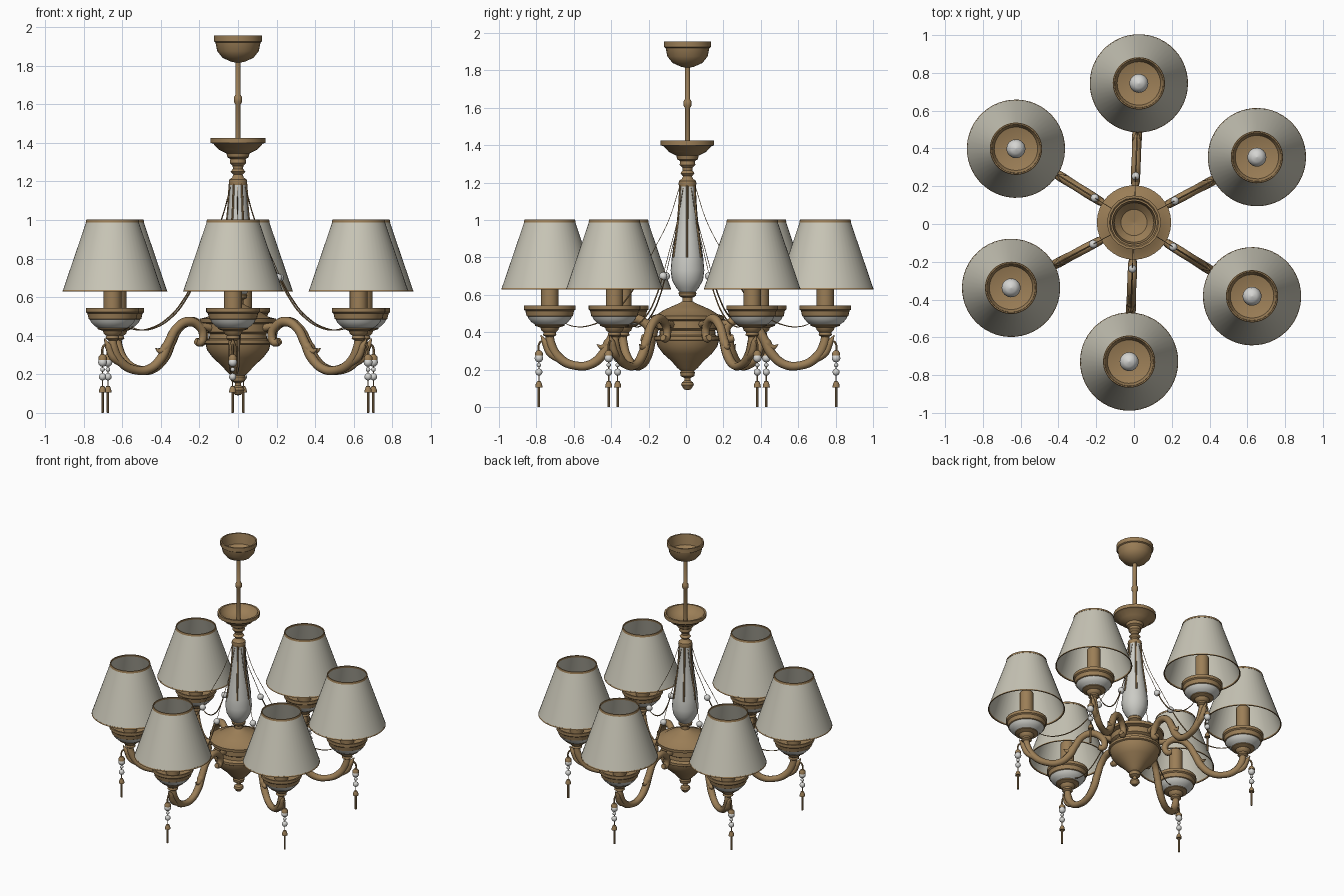
import bpy, math
from mathutils import Matrix, Vector

cube = bpy.data.objects.get("Cube")
if cube:
    bpy.data.objects.remove(cube, do_unlink=True)


def material(name, rgb):
    m = bpy.data.materials.new(name)
    m.use_nodes = True
    m.diffuse_color = (*rgb, 1)
    m.node_tree.nodes["Principled BSDF"].inputs["Base Color"].default_value = (*rgb, 1)
    return m


BRASS = material("aged brass", (0.33, 0.21, 0.095))
FABRIC = material("cream fabric", (0.58, 0.56, 0.47))
PORCELAIN = material("white porcelain", (0.60, 0.60, 0.56))
PEARL = material("pearl", (0.66, 0.66, 0.64))

CENTRE = Matrix.Translation((0, 0.008, 0))
ARMS = 6
TWIST = math.radians(-2)
ARM_R = 0.737


def finish(obj, angle=35):
    bpy.ops.object.select_all(action='DESELECT')
    obj.select_set(True)
    bpy.context.view_layer.objects.active = obj
    bpy.ops.object.shade_smooth_by_angle(angle=math.radians(angle))
    obj.matrix_world = CENTRE
    return obj


def add(name, verts, faces, mat):
    mesh = bpy.data.meshes.new(name)
    mesh.from_pydata(verts, [], faces)
    mesh.materials.append(mat)
    obj = bpy.data.objects.new(name, mesh)
    bpy.context.collection.objects.link(obj)
    return finish(obj)


def lathe(name, profile, mat, x=0, sides=24):
    """Revolve (radius, height) points, listed bottom to top on the outside."""
    verts, faces = [], []
    for r, z in profile:
        for i in range(sides):
            a = math.tau * i / sides
            verts.append((x + max(r, 0.0005) * math.cos(a), max(r, 0.0005) * math.sin(a), z))
    for k in range(len(profile) - 1):
        for i in range(sides):
            j = (i + 1) % sides
            a, b = k * sides, (k + 1) * sides
            faces.append((a + i, a + j, b + j, b + i))
    return add(name, verts, faces, mat)


def ball(name, r, x, z, mat, stretch=1, sides=14):
    pts = [(r * math.sin(math.pi * k / 8), z - r * stretch * math.cos(math.pi * k / 8)) for k in range(9)]
    return lathe(name, pts, mat, x, sides)


def tube(name, points, thick, mat, sides=3, steps=6):
    """Smooth tapered tube through (x, z, relative radius) points."""
    cu = bpy.data.curves.new(name, 'CURVE')
    cu.dimensions = '3D'
    cu.bevel_depth, cu.bevel_resolution = thick, sides
    cu.resolution_u = steps
    cu.use_fill_caps = True
    sp = cu.splines.new('BEZIER')
    sp.bezier_points.add(len(points) - 1)
    for bp, (x, z, r) in zip(sp.bezier_points, points):
        bp.co, bp.radius = (x, 0, z), r
        bp.handle_left_type = bp.handle_right_type = 'AUTO'
    temp = bpy.data.objects.new(name + "_path", cu)
    bpy.context.collection.objects.link(temp)
    bpy.context.view_layer.update()
    mesh = bpy.data.meshes.new_from_object(temp.evaluated_get(bpy.context.evaluated_depsgraph_get()))
    bpy.data.objects.remove(temp, do_unlink=True)
    mesh.materials.clear()
    mesh.materials.append(mat)
    obj = bpy.data.objects.new(name, mesh)
    bpy.context.collection.objects.link(obj)
    return finish(obj, 50)


def ring_of(parts, offset=0.0):
    """Turn parts to the first arm angle and repeat them round the centre."""
    for part in parts:
        for k in range(ARMS):
            o = part if k == 0 else part.copy()
            if k:
                bpy.context.collection.objects.link(o)
            o.matrix_world = CENTRE @ Matrix.Rotation(math.radians(30 + 60 * k) + TWIST + offset, 4, 'Z')


# Ceiling canopy, an open cup, with its rod
lathe("ceiling_canopy", [(0.01, 1.815), (0.035, 1.82), (0.08, 1.84), (0.108, 1.875), (0.117, 1.92),
                         (0.125, 1.925), (0.125, 1.955), (0.115, 1.955), (0.105, 1.88), (0.07, 1.845),
                         (0, 1.835)], BRASS, sides=20)
lathe("rod", [(0.014, 1.36), (0.014, 1.60), (0.022, 1.612), (0.022, 1.635), (0.014, 1.647), (0.014, 1.83)],
      BRASS, sides=12)

# Upper dish and turned neck
lathe("upper_dish", [(0.03, 1.31), (0.055, 1.325), (0.06, 1.345), (0.1, 1.365), (0.128, 1.395), (0.143, 1.40),
                     (0.143, 1.425), (0.13, 1.425), (0.115, 1.395), (0.07, 1.37), (0, 1.36)], BRASS, sides=20)
lathe("neck", [(0.045, 1.18), (0.048, 1.195), (0.045, 1.21), (0.03, 1.22), (0.024, 1.235), (0.038, 1.25),
               (0.026, 1.265), (0.028, 1.28), (0.042, 1.295), (0.04, 1.315), (0.03, 1.325)], BRASS)

# Porcelain vase with slim ribs
vase = [(0.042, 0.615), (0.062, 0.64), (0.083, 0.68), (0.09, 0.73), (0.084, 0.80), (0.07, 0.90),
        (0.056, 1.00), (0.047, 1.10), (0.043, 1.185)]
lathe("vase", vase, PORCELAIN)
ring_of([tube("vase_rib", [(r + 0.001, z, 1) for r, z in vase[4:]], 0.006, BRASS, 1, 3)], math.radians(30))

# Central hub, from bottom finial to the collar under the vase
lathe("finial", [(0, 0.09), (0.018, 0.095), (0.034, 0.118), (0.03, 0.132), (0.016, 0.142), (0.016, 0.155),
                 (0.036, 0.165), (0.04, 0.185), (0.03, 0.20)], BRASS)
lathe("hub_bowl", [(0.03, 0.19), (0.055, 0.21), (0.085, 0.245), (0.13, 0.285), (0.16, 0.325), (0.168, 0.355),
                   (0.178, 0.36), (0.178, 0.378), (0.15, 0.385), (0.148, 0.41), (0.165, 0.42), (0.165, 0.46),
                   (0.195, 0.468), (0.197, 0.488), (0.16, 0.497), (0.125, 0.52), (0.08, 0.54), (0.045, 0.555),
                   (0.028, 0.565), (0.028, 0.585), (0.045, 0.595), (0.048, 0.61), (0.035, 0.625)], BRASS, sides=32)

# One arm with its scroll, leaves and bracket
arm = tube("arm", [(0.737, 0.41, 0.8), (0.73, 0.335, 1.0), (0.68, 0.258, 1.0), (0.60, 0.222, 0.9),
                   (0.52, 0.228, 0.95), (0.45, 0.285, 1.05), (0.405, 0.37, 1.0), (0.36, 0.44, 0.95),
                   (0.295, 0.473, 1.0), (0.235, 0.455, 0.95), (0.205, 0.405, 0.9), (0.222, 0.365, 0.85),
                   (0.248, 0.372, 0.7)], 0.025, BRASS, 2)
bracket = tube("arm_bracket", [(0.15, 0.44, 1), (0.23, 0.45, 1)], 0.02, BRASS, 2)
outer_leaf = tube("outer_leaf", [(0.68, 0.25, 0.9), (0.735, 0.29, 1.2), (0.762, 0.345, 1), (0.785, 0.385, 0.15)],
                  0.018, BRASS, 2)
inner_leaf = tube("inner_leaf", [(0.39, 0.39, 1.1), (0.425, 0.34, 1.3), (0.455, 0.32, 0.8), (0.485, 0.335, 0.1)],
                  0.02, BRASS, 2)

# Lamp cup, candle, bulb and shade at the arm's end
cup = lathe("cup", [(0.02, 0.375), (0.036, 0.385), (0.032, 0.40), (0.045, 0.41), (0.05, 0.425), (0.078, 0.435),
                    (0.078, 0.445)], BRASS, ARM_R)
saucer = lathe("saucer", [(0.072, 0.437), (0.095, 0.452), (0.112, 0.47), (0.119, 0.487)], PORCELAIN, ARM_R, 32)
rim = lathe("saucer_rim", [(0.115, 0.482), (0.124, 0.487), (0.130, 0.515), (0.139, 0.522), (0.139, 0.543),
                           (0.128, 0.543), (0.115, 0.515), (0.06, 0.50), (0.04, 0.50)], BRASS, ARM_R, 32)
candle = lathe("candle_sleeve", [(0.046, 0.50), (0.046, 0.75), (0, 0.75)], BRASS, ARM_R)
bulb = lathe("bulb", [(0.02, 0.75), (0.025, 0.77), (0.044, 0.80), (0.05, 0.83), (0.043, 0.858),
                      (0.025, 0.874), (0, 0.88)], PEARL, ARM_R)
shade = lathe("lamp_shade", [(0.257, 0.635), (0.136, 0.99), (0.132, 0.99), (0.253, 0.635), (0.257, 0.635)],
              FABRIC, ARM_R, 48)
trims = [lathe("shade_" + n, [(r, z), (r - s, z + h), (r - s - 0.007, z + h), (r - 0.007, z), (r, z)],
               BRASS, ARM_R, 48)
         for n, r, s, z, h in (("top_trim", 0.1385, 0.003, 0.988, 0.014),
                               ("bottom_trim", 0.260, 0.003, 0.628, 0.008))]

# Hanging pendant
PX = 0.795
hook = tube("pendant_hook", [(0.755, 0.335, 1), (0.78, 0.352, 1), (PX, 0.335, 1), (PX, 0.29, 1)], 0.006, BRASS, 1)
cord = tube("pendant_cord", [(PX, 0.30, 1), (PX, 0.12, 1)], 0.003, BRASS, 1)
cap = lathe("pendant_cap", [(0.022, 0.275), (0.022, 0.288), (0.012, 0.302), (0, 0.306)], BRASS, PX, 12)
beads = [ball("pendant_bead", r, PX, z, PEARL) for r, z in ((0.023, 0.262), (0.012, 0.225), (0.019, 0.187))]
bell = lathe("pendant_bell", [(0, 0.105), (0.019, 0.106), (0.017, 0.122), (0.010, 0.138), (0, 0.14)], BRASS, PX, 12)
bar = lathe("pendant_bar", [(0, 0), (0.007, 0.001), (0.007, 0.108)], BRASS, PX, 8)

# Swagged chain with its bead
upper_chain = tube("upper_chain", [(0.045, 1.17, 1), (0.10, 1.0, 1), (0.18, 0.84, 1), (0.25, 0.70, 1)],
                   0.0018, BRASS, 1)
lower_chain = tube("lower_chain", [(0.25, 0.70, 1), (0.31, 0.60, 1), (0.40, 0.50, 1), (0.52, 0.437, 0.9),
                                   (0.61, 0.432, 0.7), (0.67, 0.455, 0.6)], 0.004, BRASS, 1)
chain_bead = ball("chain_bead", 0.022, 0.245, 0.70, PEARL)

ring_of([arm, bracket, outer_leaf, inner_leaf, cup, saucer, rim, candle, bulb, shade, *trims, hook, cord, cap,
         *beads, bell, bar, upper_chain, lower_chain, chain_bead])
